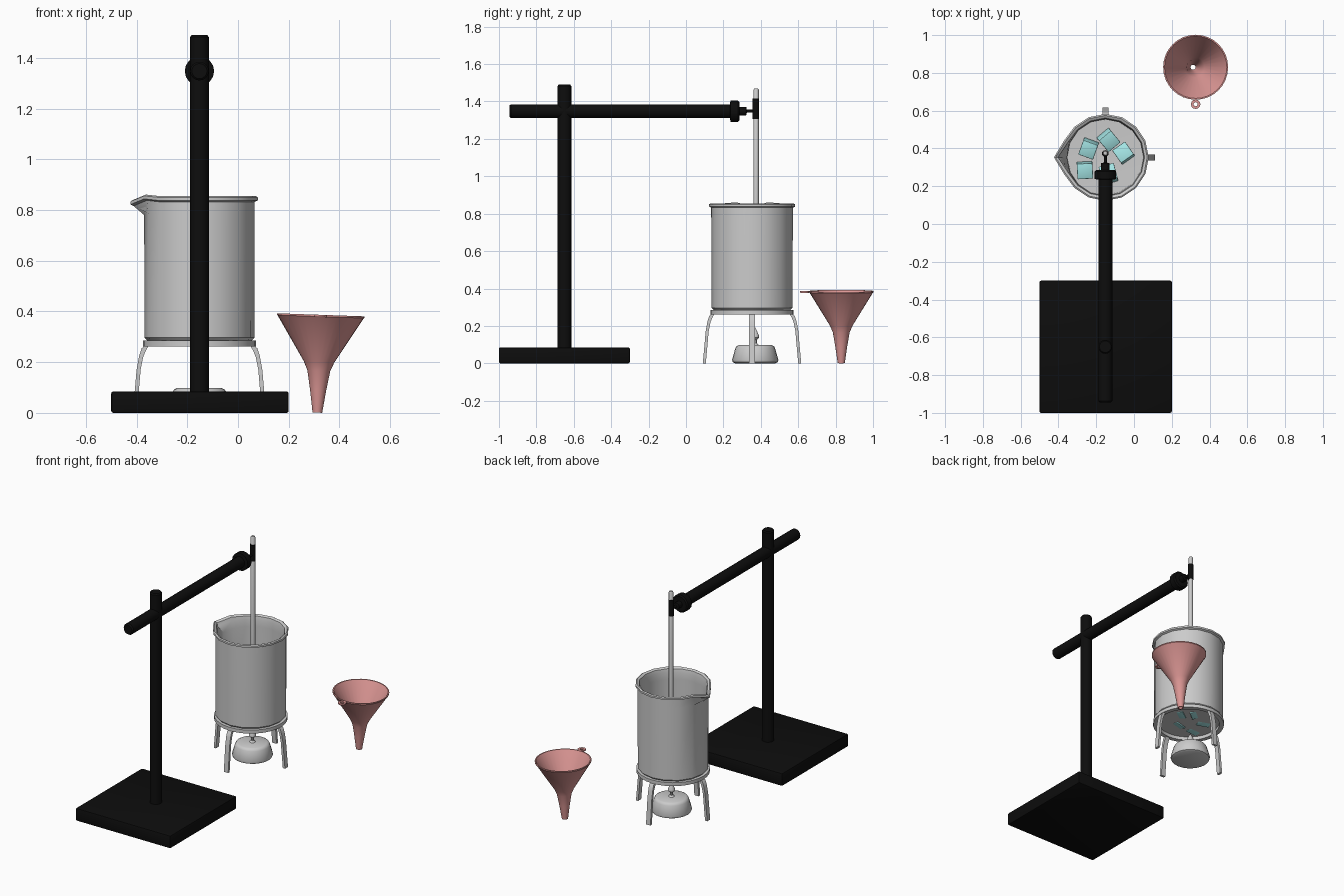
import bpy, bmesh, math
from mathutils import Matrix, Vector

if "Cube" in bpy.data.objects:
    bpy.data.objects.remove(bpy.data.objects["Cube"])


def material(name, rgb):
    m = bpy.data.materials.new(name)
    m.diffuse_color = (*rgb, 1)
    m.use_nodes = True
    m.node_tree.nodes["Principled BSDF"].inputs["Base Color"].default_value = m.diffuse_color
    return m


BLACK = material("black_metal", (0.004, 0.004, 0.004))
PINK = material("pink_plastic", (0.72, 0.31, 0.30))
ICE = material("ice_blue", (0.38, 0.80, 0.80))
CX, CY = -0.152, 0.353          # axis of beaker, tripod and burner


def finish(bm, name, mat=None, matrix=None, smooth=True):
    if matrix:
        bm.transform(matrix)
    bmesh.ops.recalc_face_normals(bm, faces=bm.faces)
    me = bpy.data.meshes.new(name)
    bm.to_mesh(me)
    bm.free()
    ob = bpy.data.objects.new(name, me)
    bpy.context.collection.objects.link(ob)
    if mat:
        me.materials.append(mat)
    if smooth:
        bpy.context.view_layer.objects.active = ob
        ob.select_set(True)
        bpy.ops.object.shade_smooth_by_angle(angle=math.radians(35))
        ob.select_set(False)
    return ob


def lathe(profile, n=24, closed=False):
    """Turn (radius, z) points round z; closed joins the last point to the first."""
    bm = bmesh.new()
    rings = []
    for r, z in profile:
        if r == 0:
            rings.append([bm.verts.new((0, 0, z))] * n)
        else:
            rings.append([bm.verts.new((r * math.cos(math.tau * i / n),
                                        r * math.sin(math.tau * i / n), z)) for i in range(n)])
    pairs = list(zip(rings, rings[1:])) + ([(rings[-1], rings[0])] if closed else [])
    for a, b in pairs:
        for i in range(n):
            j = (i + 1) % n
            bm.faces.new(list(dict.fromkeys((a[i], a[j], b[j], b[i]))))
    return bm


def box(size, bevel=0):
    bm = bmesh.new()
    bmesh.ops.create_cube(bm, size=1, matrix=Matrix.Diagonal((*size, 1)))
    if bevel:
        bmesh.ops.bevel(bm, geom=bm.edges[:], offset=bevel, segments=2, profile=0.5, affect='EDGES')
    return bm


def at(x, y, z):
    return Matrix.Translation((x, y, z))


ALONG_Y = Matrix.Rotation(math.radians(-90), 4, 'X')    # local z becomes +y

# Retort stand
finish(box((0.7, 0.7, 0.085), 0.008), "stand_base", BLACK, at(-0.15, -0.65, 0.0425))
finish(lathe([(0, 0.05), (0.037, 0.05), (0.037, 1.482), (0.031, 1.49), (0, 1.49)], 16),
       "stand_post", BLACK, at(CX, -0.65, 0))
finish(lathe([(0, -0.945), (0.03, -0.945), (0.037, -0.936), (0.037, 0.235), (0.058, 0.238),
              (0.058, 0.277), (0.05, 0.285), (0.022, 0.287), (0.022, 0.322), (0.008, 0.325),
              (0.008, 0.365), (0, 0.365)], 16),
       "stand_arm", BLACK, at(CX, 0, 1.348) @ ALONG_Y)
finish(lathe([(0, 1.307), (0.018, 1.307), (0.018, 1.415), (0, 1.415)], 12),
       "thermometer_clamp", BLACK, at(CX, 0.373, 0))

# Thermometer hanging into the beaker
finish(lathe([(0, 0.42), (0.009, 0.43), (0.014, 0.46), (0.014, 1.463), (0.01, 1.47), (0, 1.47)], 12),
       "thermometer", None, at(CX, 0.375, 0))

# Beaker with a pulled pouring lip on -x
bm = lathe([(0, 0.285), (0.205, 0.285), (0.217, 0.297), (0.218, 0.78), (0.218, 0.832), (0.23, 0.838),
            (0.23, 0.85), (0.222, 0.855), (0.208, 0.847), (0.203, 0.825), (0.203, 0.78),
            (0.2, 0.305), (0, 0.298)], 16)
for v in bm.verts:
    if v.co.z > 0.8:
        off = abs(abs(math.atan2(v.co.y, v.co.x)) - math.pi)
        if off < 0.1:
            v.co.x -= 0.042
            v.co.z -= 0.016
        elif off < 0.5:
            v.co.x -= 0.006
            v.co.z += 0.006
finish(bm, "beaker", None, at(CX, CY, 0))

# Ice cubes lying on the beaker floor
for i, (x, y, turn, tilt) in enumerate([(-0.24, 0.40, -20, 12), (-0.135, 0.445, 40, 15),
                                        (-0.055, 0.375, 35, -8), (-0.26, 0.285, 3, 8),
                                        (-0.135, 0.265, 15, -14)]):
    turn_m = Matrix.Rotation(math.radians(turn), 4, 'Z') @ Matrix.Rotation(math.radians(tilt), 4, 'X')
    finish(box((0.083, 0.083, 0.083), 0.004), f"ice_cube_{i + 1}", ICE, at(x, y, 0.326) @ turn_m)

# Tripod ring and four bent legs
finish(lathe([(0.195, 0.262), (0.223, 0.262), (0.223, 0.285), (0.195, 0.285)], 32, True),
       "stand_ring", None, at(CX, CY, 0))
outer = [(0.212, 0.268), (0.228, 0.255), (0.238, 0.225), (0.248, 0.17), (0.254, 0.1), (0.263, 0)]
inner = [(0.247, 0), (0.238, 0.1), (0.232, 0.17), (0.222, 0.22), (0.213, 0.243), (0.2, 0.265)]
for k in range(4):
    bm = bmesh.new()
    face = bm.faces.new([bm.verts.new((r, -0.016, z)) for r, z in outer + inner])
    ext = bmesh.ops.extrude_face_region(bm, geom=[face], use_keep_orig=True)
    moved = [g for g in ext["geom"] if isinstance(g, bmesh.types.BMVert)]
    bmesh.ops.translate(bm, verts=moved, vec=Vector((0, 0.032, 0)))
    finish(bm, f"stand_leg_{k + 1}", None,
           at(CX, CY, 0) @ Matrix.Rotation(k * math.pi / 2, 4, 'Z'))

# Spirit burner and its wick
finish(lathe([(0, 0), (0.108, 0), (0.12, 0.006), (0.124, 0.018), (0.106, 0.082), (0.1, 0.092),
              (0.088, 0.098), (0, 0.098)], 24), "burner", None, at(CX, 0.37, 0))
finish(lathe([(0, 0.09), (0.022, 0.095), (0.009, 0.108), (0.009, 0.125), (0.022, 0.137),
              (0.021, 0.15), (0.01, 0.172), (0, 0.192)], 10), "burner_wick", None, at(CX, 0.37, 0))

# Funnel, leaning slightly, with a hanging eyelet
lean = at(0.313, 0.83, 0.001) @ Matrix.Rotation(math.radians(2), 4, 'Y')
finish(lathe([(0.019, 0), (0.032, 0.09), (0.045, 0.165), (0.06, 0.2), (0.168, 0.375), (0.172, 0.379),
              (0.172, 0.386), (0.165, 0.386), (0.053, 0.2), (0.039, 0.165), (0.026, 0.09),
              (0.013, 0)], 32, True), "funnel", PINK, lean)
finish(lathe([(0.011, 0.377), (0.025, 0.377), (0.025, 0.386), (0.011, 0.386)], 12, True),
       "funnel_eyelet", PINK, lean @ at(0, -0.196, 0))
